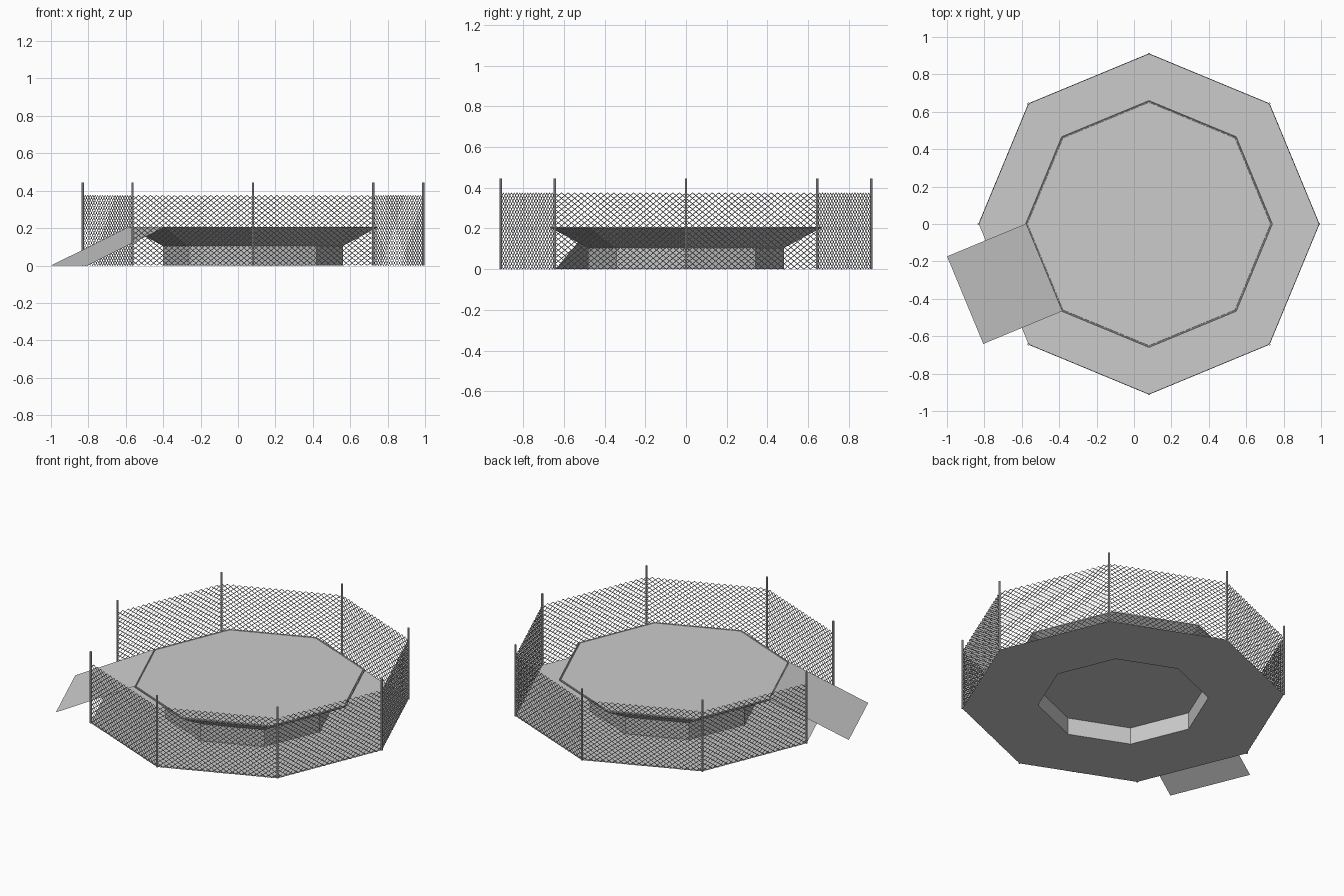
import bpy, bmesh, math
from mathutils import Vector

if "Cube" in bpy.data.objects:
    bpy.data.objects.remove(bpy.data.objects["Cube"])

CX = 0.08          # centre of the octagon
R_OUT = 0.91       # yard / fence radius
R_TOP, R_BASE = 0.662, 0.482
Z_BASE, Z_TOP = 0.105, 0.207
GATE = 4           # fence side left open for the ramp


def corner(r, k, z=0.0):
    a = math.radians(45 * k)
    return Vector((CX + r * math.cos(a), r * math.sin(a), z))


def finish(name, bm):
    mesh = bpy.data.meshes.new(name)
    bm.to_mesh(mesh)
    bm.free()
    obj = bpy.data.objects.new(name, mesh)
    bpy.context.collection.objects.link(obj)
    return obj


def octagon_stack(name, rings, cap_bottom=False, cap_top=False):
    """Octagonal rings given as (radius, z), bridged in order."""
    bm = bmesh.new()
    loops = [[bm.verts.new(corner(r, k, z)) for k in range(8)] for r, z in rings]
    for a, b in zip(loops, loops[1:]):
        for k in range(8):
            n = (k + 1) % 8
            bm.faces.new((a[k], a[n], b[n], b[k]))
    if cap_bottom:
        bm.faces.new(loops[0][::-1])
    if cap_top:
        bm.faces.new(loops[-1])
    return finish(name, bm)


def bar(bm, p, q, radius, sides):
    """Straight rod from p to q."""
    d = q - p
    mat = d.to_track_quat('Z', 'Y').to_matrix().to_4x4()
    mat.translation = (p + q) / 2
    bmesh.ops.create_cone(bm, cap_ends=True, segments=sides, radius1=radius,
                          radius2=radius, depth=d.length, matrix=mat)


# Flat yard with an octagonal opening under the base
octagon_stack("ground_ring", [(R_OUT, 0), (R_BASE, 0)])

# Base wall, flared platform and its thin floor mat
octagon_stack("base_wall", [(R_BASE, 0), (R_BASE, Z_BASE)])
octagon_stack("platform", [(R_BASE, Z_BASE), (R_TOP, Z_TOP - 0.005), (R_TOP, Z_TOP),
                           (R_TOP - 0.005, Z_TOP), (R_TOP - 0.007, Z_TOP - 0.005),
                           (R_TOP - 0.011, Z_TOP - 0.005), (R_TOP - 0.012, Z_TOP)],
              cap_bottom=True, cap_top=True)

# Ramp sheet from the open side down to the ground
bm = bmesh.new()
a, b = corner(R_TOP, GATE, Z_TOP), corner(R_TOP, GATE + 1, Z_TOP)
mid = math.radians(45 * (GATE + 0.5))
run = Vector((math.cos(mid), math.sin(mid), 0)) * 0.452 - Vector((0, 0, Z_TOP))
bm.faces.new([bm.verts.new(p) for p in (a, a + run, b + run, b)])
finish("ramp", bm)

# Fence posts
for k in range(8):
    bm = bmesh.new()
    bar(bm, corner(R_OUT, k), corner(R_OUT, k, 0.445), 0.006, 8)
    finish(f"fence_post_{k + 1}", bm)

# Wire mesh panels: crossing diagonals clipped to a cell grid
NX, NZ, FENCE_H = 20, 14, 0.375
for k in range(8):
    if k == GATE:
        continue
    bm = bmesh.new()
    start, side = corner(R_OUT, k), corner(R_OUT, k + 1) - corner(R_OUT, k)

    def at(u, v):
        return start + side * (u / NX) + Vector((0, 0, FENCE_H * v / NZ))

    for i in range(1 - NZ, NX):
        t0, t1 = max(0, -i), min(NZ, NX - i)
        bar(bm, at(i + t0, t0), at(i + t1, t1), 0.002, 4)
        bar(bm, at(NX - i - t0, t0), at(NX - i - t1, t1), 0.002, 4)
    finish(f"fence_mesh_{k + 1}", bm)
